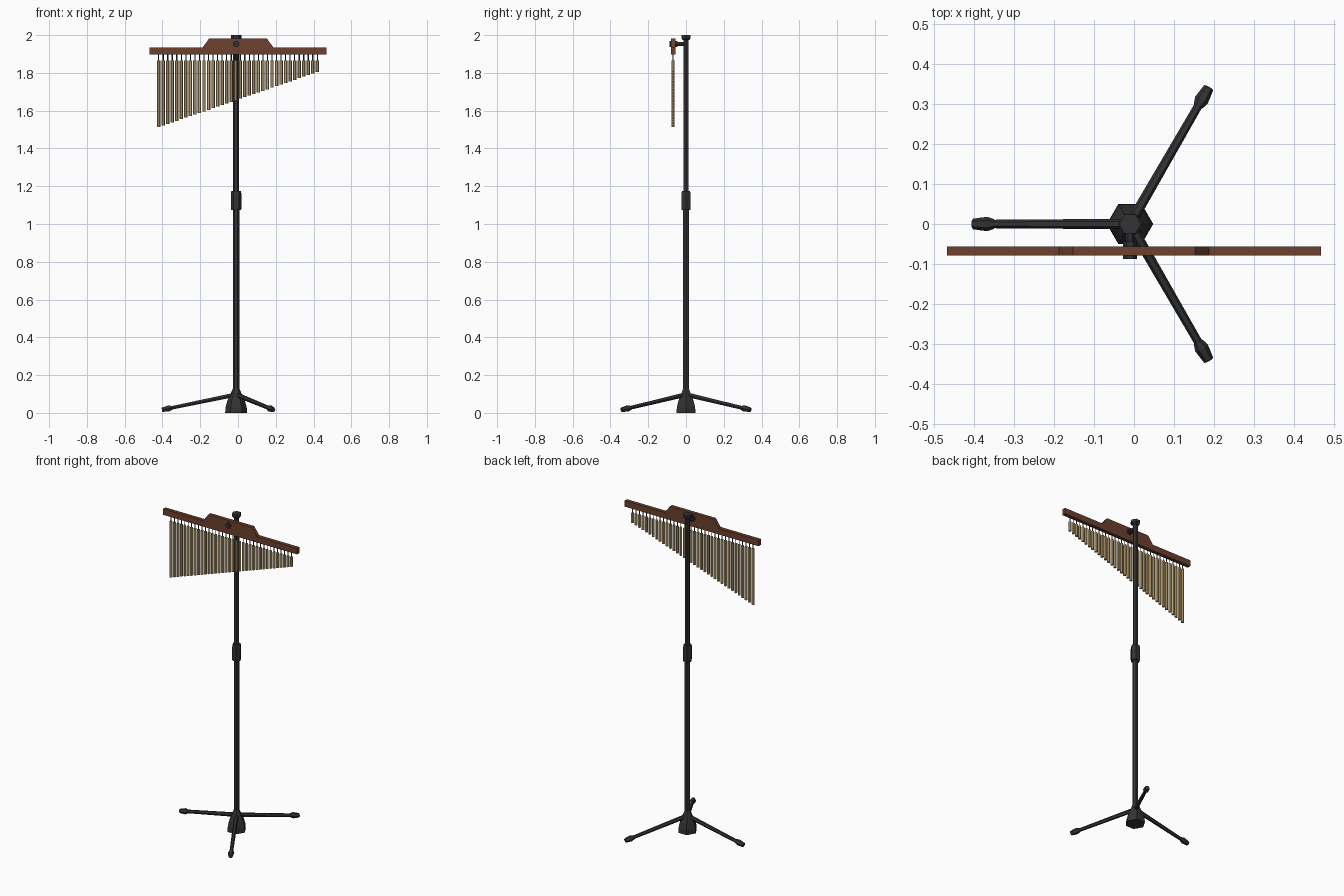
import bpy, bmesh, math
from mathutils import Vector

if "Cube" in bpy.data.objects:
    bpy.data.objects.remove(bpy.data.objects["Cube"])

PX = -0.01  # stand axis


def mat(name, c):
    m = bpy.data.materials.new(name)
    m.diffuse_color = (*c, 1)
    m.use_nodes = True
    m.node_tree.nodes["Principled BSDF"].inputs["Base Color"].default_value = m.diffuse_color
    return m


BLACK = mat("black_metal", (0.032, 0.032, 0.034))
WOOD = mat("brown_wood", (0.15, 0.052, 0.027))
BRASS = mat("pale_brass", (0.52, 0.37, 0.18))
CORD = mat("dark_cord", (0.05, 0.05, 0.05))


def finish(bm, name, m):
    bmesh.ops.recalc_face_normals(bm, faces=bm.faces[:])
    me = bpy.data.meshes.new(name)
    bm.to_mesh(me)
    bm.free()
    me.materials.append(m)
    ob = bpy.data.objects.new(name, me)
    bpy.context.collection.objects.link(ob)
    return ob


def add_lathe(bm, origin, axis, profile, n=6):
    """Stack n-sided rings (distance, radius) along an axis."""
    axis = Vector(axis).normalized()
    u = Vector((1, 0, 0)) if abs(axis.x) < 0.3 else axis.cross(Vector((0, 0, 1))).normalized()
    w = axis.cross(u).normalized()
    rings = []
    for d, r in profile:
        c = Vector(origin) + axis * d
        rings.append([bm.verts.new(c + r * (u * math.cos(2 * math.pi * i / n) + w * math.sin(2 * math.pi * i / n)))
                      for i in range(n)])
    for a, b in zip(rings, rings[1:]):
        for i in range(n):
            j = (i + 1) % n
            bm.faces.new((a[i], a[j], b[j], b[i]))
    bm.faces.new(rings[0])
    bm.faces.new(rings[-1])


def lathe(name, origin, axis, profile, m, n=6):
    bm = bmesh.new()
    add_lathe(bm, origin, axis, profile, n)
    return finish(bm, name, m)


UP = (0, 0, 1)
# stand: hub, poles, height clutch, top cap
lathe("base_hub", (PX, 0, 0), UP, [(0, 0.058), (0.03, 0.056), (0.065, 0.046), (0.095, 0.032), (0.13, 0.017)], BLACK)
lathe("lower_pole", (PX, 0, 0.1), UP, [(0, 0.017), (0.98, 0.017)], BLACK)
lathe("height_clutch", (PX, 0, 1.075), UP, [(0, 0.027), (0.015, 0.028), (0.085, 0.028), (0.1, 0.025)], BLACK)
lathe("upper_pole", (PX, 0, 1.17), UP, [(0, 0.0155), (0.81, 0.0155)], BLACK)
lathe("top_cap", (PX, 0, 1.975), UP, [(0, 0.02), (0.008, 0.028), (0.025, 0.028)], BLACK)

# three legs with rubber feet
for k, deg in enumerate((60, 180, 300)):
    d = Vector((math.cos(math.radians(deg)), math.sin(math.radians(deg)), 0))
    a = Vector((PX, 0, 0.094)) + d * 0.015
    b = Vector((PX, 0, 0.016)) + d * 0.393
    ax = b - a
    L = ax.length
    lathe(f"leg_{k+1}", a, ax, [(0, 0.013), (L - 0.045, 0.0105)], BLACK)
    lathe(f"foot_{k+1}", a, ax, [(L - 0.055, 0.012), (L - 0.037, 0.018), (L, 0.013)], BLACK)

# clamp rod with washer and knob
lathe("clamp_rod", (PX, 0, 1.953), (0, -1, 0), [(0, 0.011), (0.08, 0.011)], BLACK)
lathe("clamp_washer", (PX, -0.044, 1.953), (0, -1, 0), [(0, 0.018), (0.013, 0.018)], BLACK)
lathe("clamp_knob", (PX, -0.078, 1.953), (0, -1, 0), [(0, 0.018), (0.010, 0.018)], BLACK)

# wooden bar with raised centre
outline = [(-0.4675, 1.897), (0.4675, 1.897), (0.4675, 1.935), (0.187, 1.935),
           (0.152, 1.983), (-0.152, 1.983), (-0.187, 1.935), (-0.4675, 1.935)]
bm = bmesh.new()
face = bm.faces.new([bm.verts.new((x, -0.079, z)) for x, z in outline])
ext = bmesh.ops.extrude_face_region(bm, geom=[face])
bmesh.ops.translate(bm, vec=(0, 0.023, 0), verts=[v for v in ext["geom"] if isinstance(v, bmesh.types.BMVert)])
finish(bm, "wooden_bar", WOOD)

# graduated chimes on cords
N = 36
tubes, cords = bmesh.new(), bmesh.new()
for i in range(N):
    t = i / (N - 1)
    x = -0.42 + 0.84 * t
    bottom = 1.513 + 0.292 * t
    add_lathe(tubes, (x, -0.068, bottom), UP, [(0, 0.0092), (1.865 - bottom, 0.0092)])
    add_lathe(cords, (x, -0.068, 1.86), UP, [(0, 0.003), (0.04, 0.003)], 4)
finish(tubes, "chime_tubes", BRASS)
finish(cords, "chime_cords", CORD)
